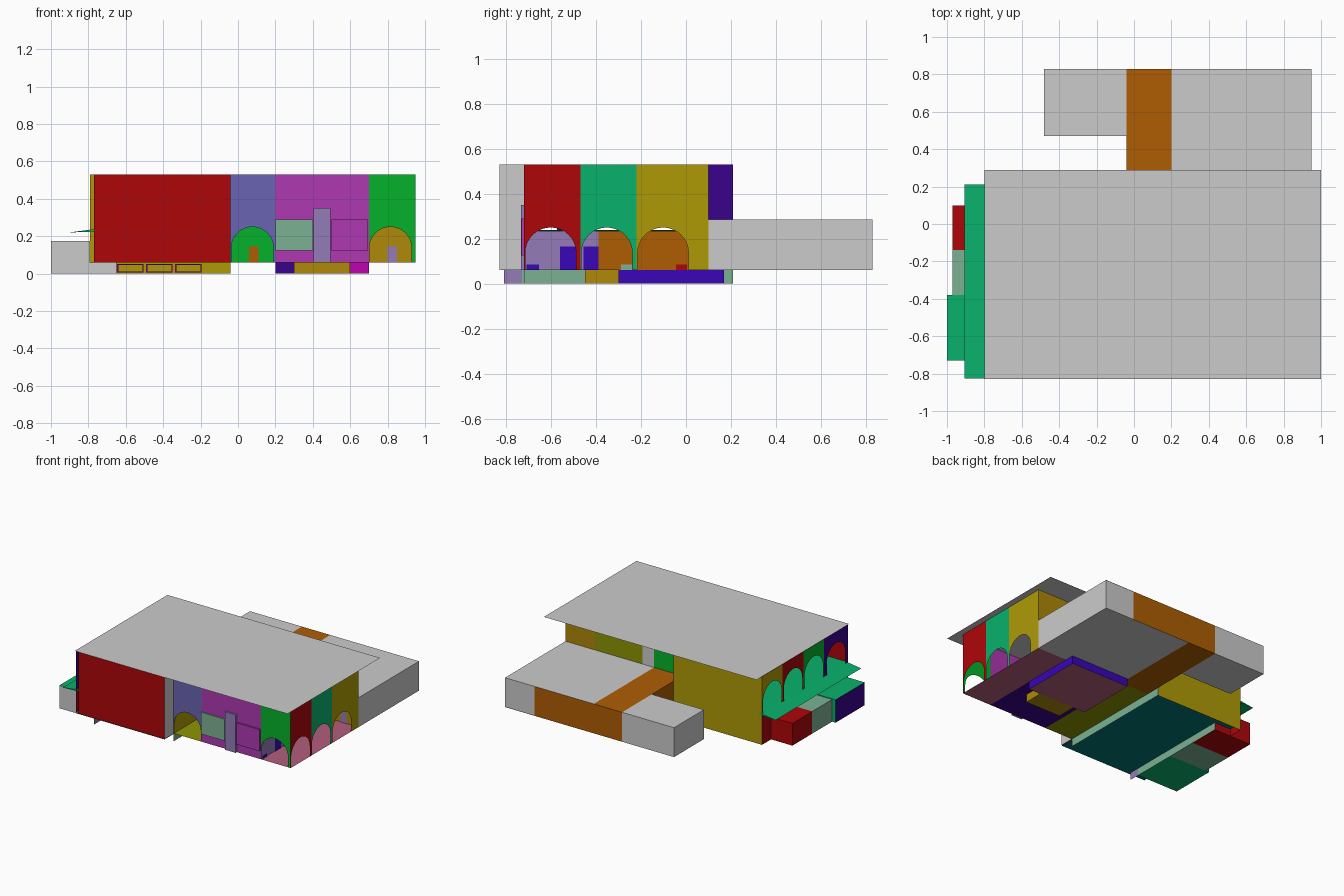
import bpy, math

if "Cube" in bpy.data.objects:
    bpy.data.objects.remove(bpy.data.objects["Cube"])

RED, TEAL, GOLD, BLUE = (.59, .05, .06), (.06, .6, .37), (.59, .52, .05), (.36, .34, .6)
PINK, GREEN, LIME, ORANGE = (.59, .2, .6), (.05, .6, .16), (.48, .5, .04), (.59, .32, .04)
VIOLET, INDIGO, SAGE, LILAC = (.2, .05, .62), (.2, .03, .47), (.42, .6, .5), (.5, .42, .62)
BROWN, MAGENTA, ROSE, SEA = (.59, .46, .06), (.65, .03, .6), (.6, .32, .42), (.03, .4, .4)


def finish(name, verts, faces, color):
    me = bpy.data.meshes.new(name)
    me.from_pydata(verts, [], faces)
    ob = bpy.data.objects.new(name, me)
    bpy.context.collection.objects.link(ob)
    if color:
        key = "mat_%.2f_%.2f_%.2f" % color
        mat = bpy.data.materials.get(key) or bpy.data.materials.new(key)
        mat.diffuse_color = (*[(c / .87) ** 2.2 for c in color], 1)
        mat.use_nodes = True
        mat.node_tree.nodes["Principled BSDF"].inputs["Base Color"].default_value = mat.diffuse_color
        me.materials.append(mat)
    return ob


def panel(name, axis, at, u0, u1, v0, v1, color=None, arch=None):
    """Flat sheet across an axis; arch=(centre, radius, spring height) notches its lower edge."""
    pts = [(u0, v0)]
    if arch:
        c, r, h = arch
        pts.append((c - r, v0))
        pts += [(c - r * math.cos(math.pi * i / 16), h + r * math.sin(math.pi * i / 16)) for i in range(17)]
        pts.append((c + r, v0))
    pts += [(u1, v0), (u1, v1), (u0, v1)]
    place = {'x': lambda u, v: (at, u, v), 'y': lambda u, v: (u, at, v), 'z': lambda u, v: (u, v, at)}[axis]
    return finish(name, [place(u, v) for u, v in pts], [range(len(pts))], color)


def box(name, x0, x1, y0, y1, z0, z1, color=None):
    v = [(x, y, z) for x in (x0, x1) for y in (y0, y1) for z in (z0, z1)]
    f = [(0, 1, 3, 2), (4, 6, 7, 5), (0, 4, 5, 1), (2, 3, 7, 6), (0, 2, 6, 4), (1, 5, 7, 3)]
    return finish(name, v, f, color)


T, F, U = .53, .06, .235    # roof, ground floor and upper floor heights

# Roof sheet
panel("roof", 'z', T, -.8, 1, -.83, .29)

# Front walls
panel("front_wall_left", 'y', -.83, -.77, -.04, F, T, RED)
panel("front_return_wall", 'x', -.04, -.83, -.72, F, T)
panel("front_wall_arch_left", 'y', -.72, -.04, .2, F, T, BLUE, (.077, .113, .137))
panel("front_wall_middle", 'y', -.72, .2, .7, F, T, PINK)
panel("front_wall_arch_right", 'y', -.72, .7, .95, F, T, GREEN, (.815, .113, .137))
box("front_window_left", .2, .4, -.732, -.72, .125, .29, SAGE)
box("front_window_right", .5, .695, -.732, -.72, .125, .29, PINK)
box("front_door", .405, .495, -.735, -.72, F, .35, LILAC)

# Right arcade
for i, (y0, y1, col) in enumerate([(-.72, -.47, RED), (-.47, -.22, TEAL), (-.22, .1, GOLD)]):
    panel("arcade_wall_%d" % i, 'x', .95, y0, y1, F, T, col, (y0 + .118, .113, .137))

# Back walls
for x0, x1, col in [(.7, .95, BROWN), (.3, .7, LIME), (.2, .3, None), (-.04, .2, GREEN)]:
    panel("back_wall", 'y', .1, x0, x1, F, T, col)
panel("back_return_wall", 'x', -.04, .1, .21, F, T, INDIGO)
panel("back_wall_left", 'y', .21, -.79, -.04, 0, T, GOLD)
panel("back_door_a", 'y', .095, .06, .11, F, .145, ORANGE)
panel("back_door_b", 'y', .095, .8, .85, F, .145, LILAC)

# Left wall with upper arches
panel("left_wall_base", 'x', -.79, -.83, .21, F, U, RED)
panel("left_wall_foot", 'x', -.79, .1, .21, 0, F, RED)
for i, (y0, y1, col) in enumerate([(-.04, .21, GOLD), (-.29, -.04, RED), (-.54, -.29, GREEN), (-.83, -.54, INDIGO)]):
    panel("left_arch_wall_%d" % i, 'x', -.79, y0, y1, U, T, col, ((y0 + y1) / 2, .112, .325))

# Upper floor and the awning that continues it outside
panel("upper_floor", 'z', U, -.79, -.04, -.83, .21, TEAL)
finish("awning", [(-.905, -.825, .22), (-.905, .21, .22), (-.77, .21, .225), (-.77, -.825, .225),
                  (-.77, .21, .238), (-.77, -.825, .238)],
       [(0, 1, 2, 3), (0, 5, 4, 1), (1, 4, 2), (0, 3, 5)], TEAL)

# Inner partitions
panel("partition_right_front", 'x', .7, -.72, -.39, F, U, LILAC)
panel("partition_right_back", 'x', .7, -.39, .1, F, U, ORANGE)
panel("partition_middle", 'x', .2, -.72, .1, F, U, PINK)
panel("partition_left", 'x', -.04, -.72, .1, F, U, GOLD)
for y0, y1, z1, col in [(-.56, -.485, .165, VIOLET), (-.455, -.39, .165, VIOLET), (-.71, -.655, .085, VIOLET),
                        (-.29, -.24, .085, SAGE), (-.045, .005, .085, RED)]:
    panel("partition_door", 'x', .705, y0, y1, F, z1, col)

# Ground floors
panel("floor_left_hall", 'z', F, -.04, .2, -.72, .1, LIME)
panel("floor_middle", 'z', F, .2, .7, -.72, .1, INDIGO)
panel("floor_right_hall", 'z', F, .7, .95, -.72, .1, ROSE)
panel("floor_left_room", 'z', .056, -.79, -.04, -.83, .21, SEA)

# Rear wing
Z = .285
for z in (F, Z):
    panel("wing_right_slab", 'z', z, .2, .95, .1, .83)
    panel("wing_middle_slab", 'z', z, -.04, .2, .1, .83, ORANGE)
    panel("wing_left_slab", 'z', z, -.48, -.04, .47, .83)
panel("wing_right_wall", 'x', .95, .1, .83, F, Z)
panel("wing_back_right", 'y', .828, .7, .95, F, Z)
panel("wing_back_middle", 'y', .83, -.04, .7, F, Z, ORANGE)
panel("wing_back_left", 'y', .83, -.48, -.04, F, Z)
panel("wing_left_wall", 'x', -.48, .47, .83, F, Z)
panel("wing_left_front", 'y', .47, -.48, -.04, F, Z)
panel("wing_inner_wall", 'x', -.04, .21, .47, F, Z, ORANGE)

# Left annex, with its floor running on under the house
for name, x0, y0, y1, z1, col in [("front", -1, -.73, -.38, .175, TEAL), ("middle", -.97, -.38, -.14, .17, SAGE),
                                  ("back", -.97, -.14, .1, .17, RED)]:
    panel("annex_%s_top" % name, 'z', z1, x0, -.79, y0, y1, col)
    panel("annex_%s_floor" % name, 'z', 0, x0, -.65, y0, y1, col)
    panel("annex_%s_side" % name, 'x', x0, y0, y1, 0, z1, INDIGO if name == "front" else col)
panel("annex_front_face", 'y', -.73, -1, -.79, 0, .175)
panel("annex_step_face", 'y', -.38, -1, -.79, 0, .175, TEAL)
panel("annex_back_face", 'y', .1, -.97, -.65, 0, F, RED)
panel("annex_back_face_upper", 'y', .1, -.97, -.79, F, .17, RED)

# Lower level below the left room
panel("lower_front_wall", 'y', -.73, -.79, -.65, 0, F)
panel("lower_left_wall", 'x', -.65, -.73, .1, 0, F, SAGE)
panel("lower_fin", 'x', -.65, -.81, -.73, 0, F, LILAC)
panel("lower_right_wall", 'x', -.04, -.72, .21, 0, F, SAGE)
for x in (-.65, -.495, -.34):
    # window frame of four thin bars on the inside of the back wall
    x0, x1 = x + .004, x + .145
    for a, b, c, d in [(x0, x1, .006, .012), (x0, x1, .045, .051), (x0, x0 + .006, .012, .045), (x1 - .006, x1, .012, .045)]:
        box("lower_window_bar", a, b, .2, .209, c, d, MAGENTA)

# Sunken room below the middle, with an entry bay
panel("sunken_floor", 'z', 0, .2, .7, -.3, .17, ROSE)
for x in (.2, .7):
    panel("sunken_side", 'x', x, -.3, .17, 0, F, VIOLET)
panel("sunken_back", 'y', .17, .2, .7, 0, F, VIOLET)
panel("sunken_front_left", 'y', -.3, .2, .3, 0, F, INDIGO)
panel("sunken_front_right", 'y', -.3, .6, .7, 0, F, MAGENTA)
box("sunken_entry", .3, .6, -.45, -.3, 0, F, BROWN)
